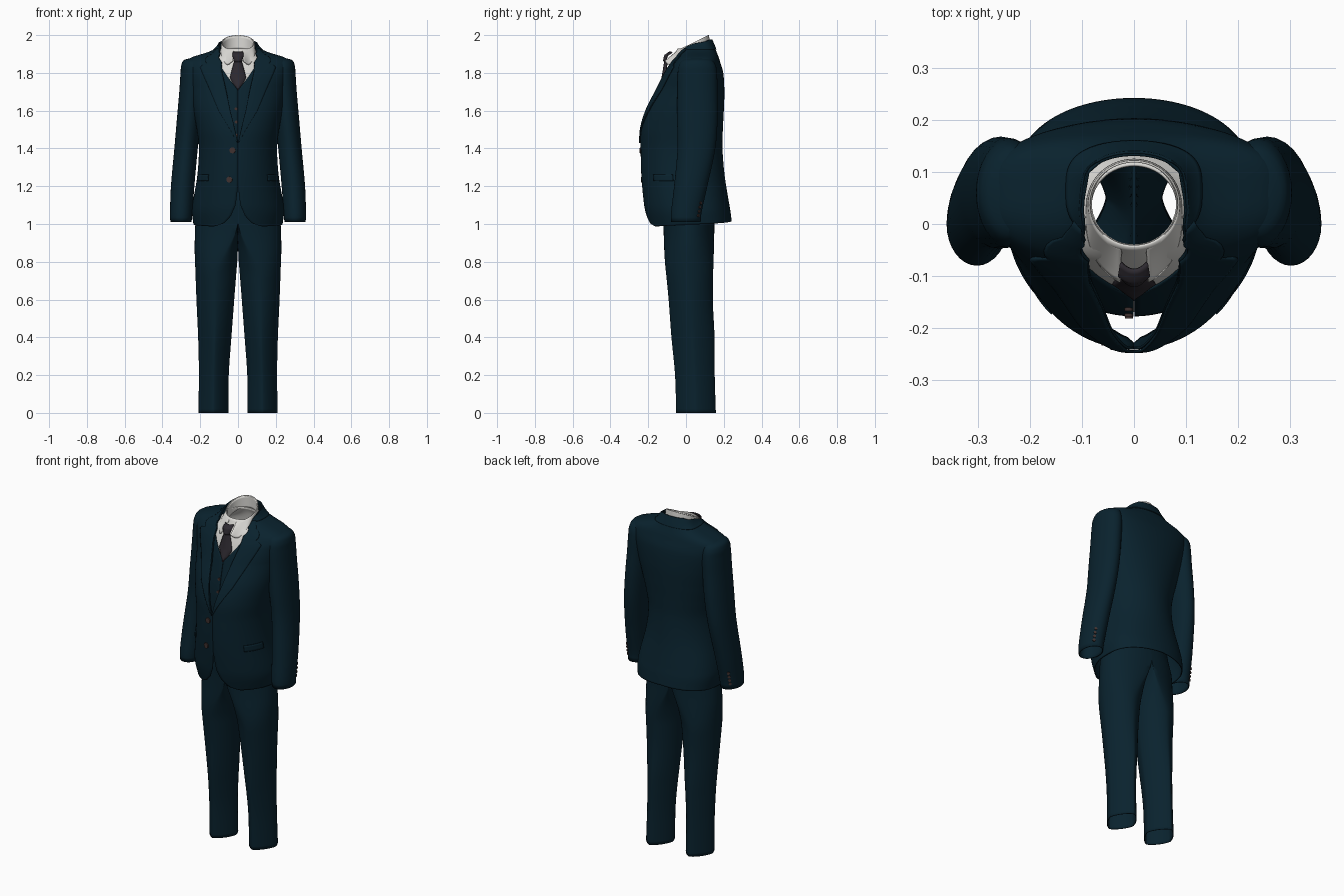
import bpy, bmesh
from math import sin, cos, pi, radians, exp, copysign
from mathutils import Vector

if "Cube" in bpy.data.objects:
    bpy.data.objects.remove(bpy.data.objects["Cube"], do_unlink=True)


def material(name, rgb):
    m = bpy.data.materials.new(name)
    m.use_nodes = True
    m.diffuse_color = (*rgb, 1)
    bsdf = m.node_tree.nodes["Principled BSDF"]
    bsdf.inputs["Base Color"].default_value = (*rgb, 1)
    bsdf.inputs["Roughness"].default_value = 0.8
    return m


NAVY = material("navy cloth", (0.0028, 0.016, 0.027))
WHITE = material("white cotton", (0.70, 0.69, 0.66))
TIE = material("charcoal silk", (0.027, 0.023, 0.030))
BROWN = material("brown button", (0.05, 0.03, 0.028))


def clamp(x):
    return min(max(x, 0), 1)


def interp(rows, z, smooth=True):
    """Values of a table (first column z, rising) at height z."""
    z = min(max(z, rows[0][0]), rows[-1][0])
    i = 0
    while i < len(rows) - 2 and z > rows[i + 1][0]:
        i += 1
    a, b = rows[i], rows[i + 1]
    h = b[0] - a[0]
    t = (z - a[0]) / h
    if not smooth:
        return [p + (q - p) * t for p, q in zip(a[1:], b[1:])]
    before, after = rows[max(i - 1, 0)], rows[min(i + 2, len(rows) - 1)]
    out = []
    for k in range(1, len(a)):
        ma = (b[k] - before[k]) / (b[0] - before[0]) * h
        mb = (after[k] - a[k]) / (after[0] - a[0]) * h
        out.append(a[k] * (1 + 2 * t) * (1 - t) ** 2 + ma * t * (1 - t) ** 2
                   + b[k] * t * t * (3 - 2 * t) + mb * t * t * (t - 1))
    return out


def power(x, p):
    return copysign(abs(x) ** p, x)


def sheet(name, f, nu, nv, mat, thick=0.005, mirror=False):
    """Cloth surface from f(u, v), thickened inwards."""
    bm = bmesh.new()
    g = [[bm.verts.new(f(i / nu, j / nv)) for i in range(nu + 1)] for j in range(nv + 1)]
    for j in range(nv):
        for i in range(nu):
            bm.faces.new((g[j][i], g[j][i + 1], g[j + 1][i + 1], g[j + 1][i]))
    bmesh.ops.remove_doubles(bm, verts=bm.verts[:], dist=1e-5)
    me = bpy.data.meshes.new(name)
    bm.to_mesh(me)
    bm.free()
    ob = bpy.data.objects.new(name, me)
    bpy.context.collection.objects.link(ob)
    me.materials.append(mat)
    bpy.ops.object.select_all(action='DESELECT')
    ob.select_set(True)
    bpy.context.view_layer.objects.active = ob
    bpy.ops.object.shade_smooth_by_angle(angle=radians(45))
    solid = ob.modifiers.new("thickness", 'SOLIDIFY')
    solid.thickness = thick
    solid.offset = -1
    if mirror:
        ob.modifiers.new("mirror", 'MIRROR')
    return ob


# Body sections: z, half width, front y, back y
JACKET = [(0.98, .236, -.195, .242), (1.05, .244, -.213, .234), (1.1, .24, -.222, .226),
          (1.25, .216, -.236, .205), (1.4, .207, -.24, .193), (1.5, .218, -.238, .195),
          (1.6, .236, -.212, .2), (1.7, .252, -.165, .203), (1.8, .27, -.115, .197),
          (1.86, .278, -.075, .18), (1.885, .24, -.055, .172), (1.9, .19, -.047, .166),
          (1.92, .135, -.04, .158), (1.94, .11, -.035, .15), (1.975, .089, -.02, .135)]
SHIRT = [(1.2, .17, -.16, .15), (1.4, .18, -.17, .15), (1.55, .19, -.165, .15),
         (1.7, .2, -.135, .15), (1.8, .2, -.105, .15), (1.86, .17, -.08, .14),
         (1.9, .11, -.06, .13), (1.93, .085, -.045, .115)]
# Front edges: z, angle from the front in degrees
JACKET_EDGE = [(.98, 33), (.985, 29), (1.0, 18), (1.04, 9), (1.1, 3), (1.2, .1), (1.43, .1),
               (1.6, 10), (1.8, 18), (1.86, 18), (1.9, 29), (1.92, 45), (1.94, 62), (1.96, 92),
               (1.975, 130)]
LAPEL_EDGE = [(1.43, 1), (1.6, 25), (1.8, 43), (1.835, 45), (1.85, 35), (1.9, 45), (1.93, 66)]
VEST_EDGE = [(1.25, .3), (1.71, .3), (1.755, 10), (1.82, 24), (1.88, 50)]


def on_body(table, a, z, off=0.0):
    w, front, back = interp(table, z)
    cy, r = (front + back) / 2, (back - front) / 2
    lift, p = 0, 1
    if table is JACKET:
        # The back is squarer than the chest, least so at the waist; its hem hangs shorter
        lift = .035 * min(a, 2 * pi - a) / pi * max(0, 1 - (z - .98) / .3)
        p = 1 - .25 * clamp((z - 1.72) / .1)
        if cos(a) < 0:
            p = .67 + .2 * exp(-((z - 1.35) / .15) ** 2) - .12 * clamp((z - 1.6) / .2)
    return Vector(((w + off) * sin(a), cy - (r + off) * power(cos(a), p), z + lift))


def wrap(name, table, edge, lo, hi, mat, off=0.0, nv=70):
    """Shell round the body, open between its front edges."""
    def f(u, v):
        z = lo + (hi - lo) * v
        a = radians(interp(edge, z, False)[0])
        return on_body(table, a + (2 * pi - 2 * a) * u, z, off)
    return sheet(name, f, 96, nv, mat)


def band(name, inner, outer, lo, hi, off, nv=30):
    """Mirrored patch lying on the jacket between two edges."""
    def f(u, v):
        z = lo + (hi - lo) * v
        a, b = (radians(interp(e, z, False)[0]) for e in (inner, outer))
        return on_body(JACKET, a + (b - a) * u, z, off)
    return sheet(name, f, 10, nv, NAVY, 0.006, True)


def straight(deg):
    return [(0, deg), (2, deg)]


# Jacket body, collar, lapels and pocket flaps
wrap("jacket_body", JACKET, JACKET_EDGE, .98, 1.975, NAVY, nv=110)
wrap("jacket_collar", JACKET, JACKET_EDGE, 1.925, 1.978, NAVY, .005, 12)
band("lapels", JACKET_EDGE, LAPEL_EDGE, 1.43, 1.93, .007, 50)
band("pocket_flaps", straight(46), straight(76), 1.225, 1.262, .006, 4)

# Waistcoat and shirt front
wrap("waistcoat", SHIRT, VEST_EDGE, 1.25, 1.88, NAVY, .007)
wrap("shirt_body", SHIRT, straight(0), 1.5, 1.93, WHITE, 0, 30)


# Shirt collar: neck stand and folded leaf with two points
def rim(a):
    return 1.96 - .04 * cos(a)


def stand(u, v):
    a = 2 * pi * u
    return .084 * sin(a), .04 - .082 * cos(a), rim(a) - .003 - .07 * (1 - v)


def leaf(u, v):
    a = .27 + (2 * pi - .54) * u
    d, side = 1 - v, min(a, 2 * pi - a)
    ahead = max(0, cos(a))
    r = 1 + .2 * d * ahead + .04 * d
    drop = .04 + .042 * exp(-((side - .6) / .35) ** 2)
    return (.088 * r * sin(a), .038 - .084 * r * cos(a) - .052 * d * ahead, rim(a) - drop * d)


sheet("collar_stand", stand, 48, 6, WHITE, .003)
sheet("collar_leaf", leaf, 72, 8, WHITE, .004)

# Necktie: z, half width, y
TIE_ROWS = [(1.71, .002, -.148), (1.735, .024, -.142), (1.775, .043, -.13), (1.82, .032, -.122),
            (1.858, .021, -.116), (1.865, .023, -.122), (1.895, .031, -.115), (1.912, .027, -.09)]


def necktie(u, v):
    z = 1.71 + .202 * v
    w, y = interp(TIE_ROWS, z, False)
    t = 2 * u - 1
    return w * t, y + .014 * t * t, z


sheet("necktie", necktie, 10, 41, TIE, .008)

# Sleeves: z, centre x, centre y, radius x, radius y
SLEEVE = [(1.01, .302, 0, .056, .078), (1.05, .301, 0, .059, .08), (1.2, .293, .025, .062, .088),
          (1.4, .275, .055, .062, .1), (1.55, .26, .06, .064, .107), (1.7, .247, .06, .064, .106),
          (1.8, .24, .06, .064, .104), (1.845, .238, .06, .061, .095),
          (1.872, .228, .06, .05, .07), (1.884, .2, .06, .01, .02)]


def sleeve(u, v):
    z = 1.01 + .874 * (1 - (1 - v) ** 1.5)
    cx, cy, rx, ry = interp(SLEEVE, z)
    a = 2 * pi * u
    return cx + rx * sin(a), cy - ry * cos(a), z


sheet("sleeves", sleeve, 32, 50, NAVY, .005, True)

# Trousers: legs pressed to front and back creases, blending into half of the hips
LEG = [(0, .13, .053, .08, .105), (.2, .128, .047, .079, .105), (.4, .123, .037, .088, .114),
       (.6, .12, .025, .1, .117), (.8, .116, .017, .111, .128), (.9, .115, .016, .114, .132),
       (1.2, .1, .015, .1, .135)]
HIP = [(.7, .228, .017, .128), (1.0, .226, .015, .135), (1.1, .2, .01, .135), (1.2, .188, .005, .13)]


def trouser(u, v):
    z = 1.2 * v
    a = 2 * pi * u
    cx, cy, rx, ry = interp(LEG, z)
    w, hy, hr = interp(HIP, z)
    m = clamp((z - .72) / .3)
    m = m * m * (3 - 2 * m)
    p = 1.4 - .35 * clamp((z - .35) / .45)
    leg = Vector((cx + rx * power(sin(a), p), cy - ry * power(cos(a), p), z))
    hip = Vector((w * max(0, sin(a)), hy - hr * cos(a), z))
    return leg.lerp(hip, m)


sheet("trousers", trouser, 48, 60, NAVY, .004, True)


# Buttons
def button(name, p, direction, r):
    bpy.ops.mesh.primitive_cylinder_add(vertices=16, radius=r, depth=.008, location=p,
                                        rotation=direction.to_track_quat('Z', 'Y').to_euler())
    ob = bpy.context.object
    ob.name = name
    ob.data.materials.append(BROWN)


for z, deg in ((1.39, -8), (1.235, -12)):
    a = radians(deg)
    button("jacket_button", on_body(JACKET, a, z, .002), Vector((sin(a), -cos(a), 0)), .016)
for z in (1.47, 1.54, 1.61):
    button("waistcoat_button", on_body(SHIRT, -.05, z, .008), Vector((0, -1, 0)), .008)
for side in (-1, 1):
    for k in range(4):
        z = 1.045 + .022 * k
        cx, cy, rx, ry = interp(SLEEVE, z)
        a = radians(145)
        out = Vector((side * sin(a), -cos(a), 0))
        button("cuff_button", (side * (cx + rx * sin(a)), cy - ry * cos(a), z), out, .008)
